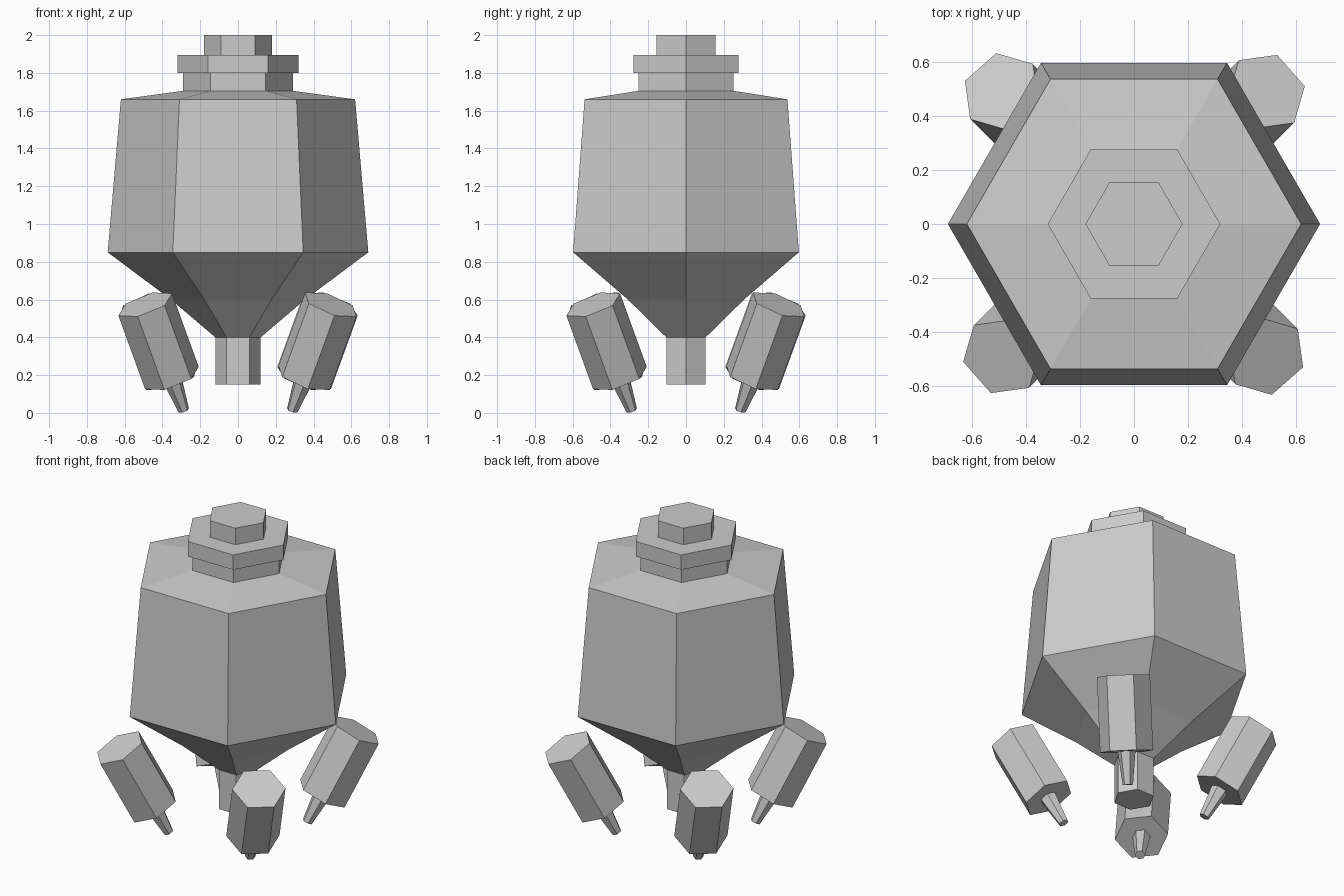
import bpy, bmesh, math
from mathutils import Matrix, Vector

cube = bpy.data.objects.get("Cube")
if cube:
    bpy.data.objects.remove(cube, do_unlink=True)

grey = bpy.data.materials.new("light_grey")
grey.use_nodes = True
colour = (0.6, 0.6, 0.6, 1)
grey.diffuse_color = colour
grey.node_tree.nodes["Principled BSDF"].inputs["Base Color"].default_value = colour


def hex_part(name, profile, matrix=Matrix()):
    """Closed six-sided solid from (radius, height) rings, listed bottom to top."""
    bm = bmesh.new()
    rings = []
    for radius, height in profile:
        angles = [math.radians(60 * i) for i in range(6)]
        rings.append([bm.verts.new((radius * math.cos(a), radius * math.sin(a), height))
                      for a in angles])
    for low, high in zip(rings, rings[1:]):
        for i in range(6):
            j = (i + 1) % 6
            bm.faces.new((low[i], low[j], high[j], high[i]))
    bm.faces.new(rings[0][::-1])
    bm.faces.new(rings[-1])
    bm.transform(matrix)
    mesh = bpy.data.meshes.new(name)
    bm.to_mesh(mesh)
    bm.free()
    mesh.materials.append(grey)
    obj = bpy.data.objects.new(name, mesh)
    bpy.context.collection.objects.link(obj)
    return obj


# Main hull with tapered underside and shallow roof
hex_part("hull", [(0.12, 0.4), (0.355, 0.6), (0.69, 0.85), (0.62, 1.66), (0.29, 1.705)])

# Central post below, stacked collars above
hex_part("bottom_post", [(0.12, 0.15), (0.12, 0.4)])
hex_part("lower_collar", [(0.29, 1.705), (0.29, 1.8)])
hex_part("upper_collar", [(0.32, 1.8), (0.32, 1.895)])
hex_part("top_cap", [(0.18, 1.895), (0.18, 2.0)])

# Four splayed thruster pods, each with a tapered nozzle
tilt = Matrix.Rotation(math.radians(27.2), 4, Vector((-1, 1, 0)))
spin = Matrix.Rotation(math.radians(11), 4, "Z")
base = Matrix.Translation((0.35, 0.35, 0.185)) @ tilt @ spin
for i, side in enumerate(("back_left", "back_right", "front_right", "front_left")):
    place = Matrix.Rotation(math.radians(90 * i), 4, "Z") @ base
    hex_part(side + "_pod", [(0.155, 0), (0.155, 0.437)], place)
    hex_part(side + "_nozzle", [(0.03, -0.193), (0.052, 0)], place)
